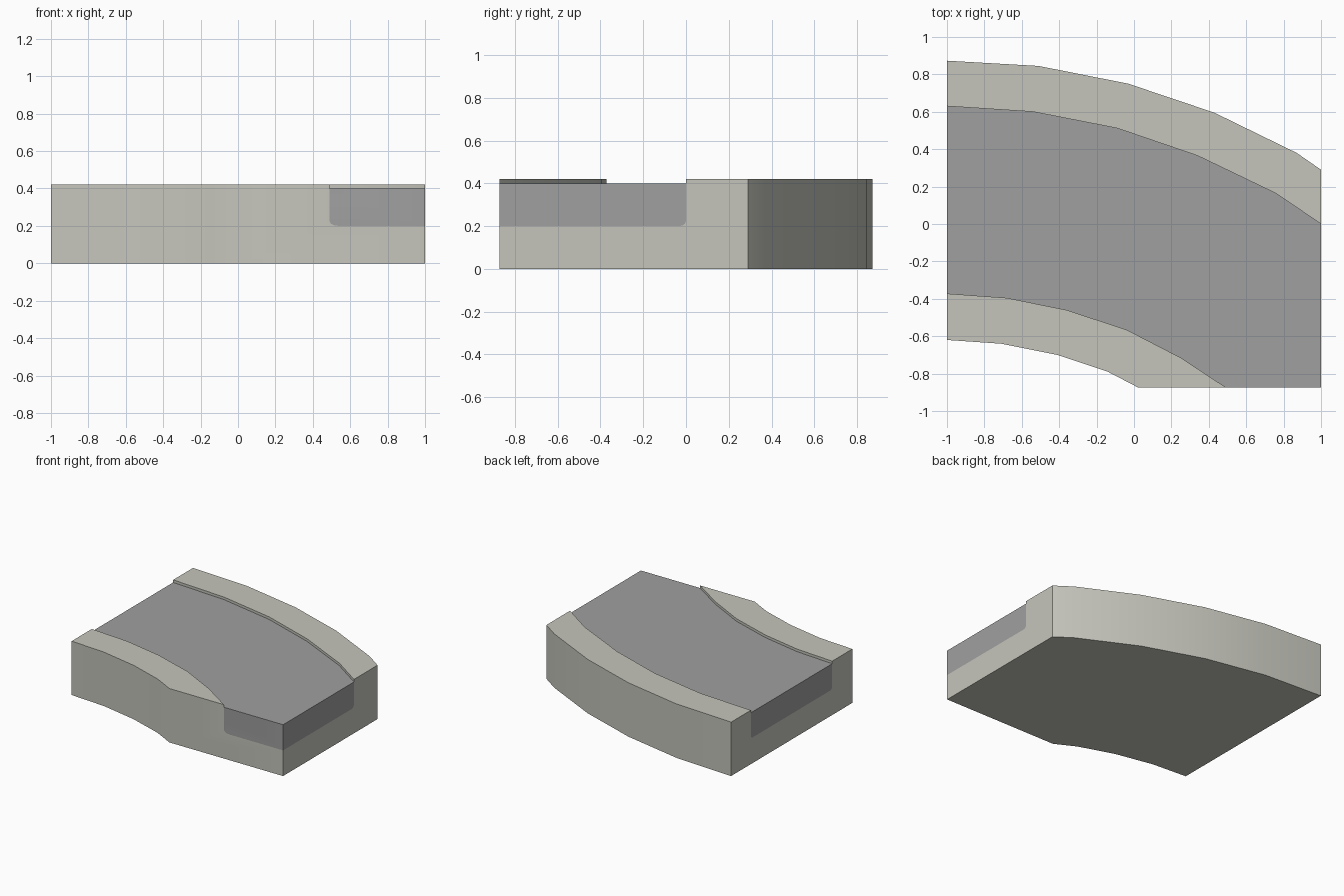
import bpy
import bmesh
import math

cube = bpy.data.objects.get("Cube")
if cube:
    bpy.data.objects.remove(cube, do_unlink=True)

# Plan outlines, each running from the left end round the bend
OUTER_WALL = [(-1, .873), (-.51, .845), (-.03, .75), (.43, .595), (.87, .38), (1, .29)]
INNER_WALL = [(-1, -.62), (-.71, -.64), (-.41, -.70), (-.14, -.79), (.02, -.873)]
# Road edges overrun the block so that the ends are trimmed cleanly
OUTER_ROAD = [(-1.1, .632), (-1, .63), (-.54, .60), (-.09, .512), (.34, .365),
              (.76, .163), (1, 0), (1.1, -.07)]
INNER_ROAD = [(-1.1, -.37), (-1, -.372), (-.68, -.395), (-.36, -.46), (-.04, -.565),
              (.25, -.715), (.49, -.873), (.645, -.975)]
FOOTPRINT = OUTER_WALL + [(1, -.873)] + INNER_WALL[::-1]
CHANNEL = OUTER_ROAD + [(1.1, -.975)] + INNER_ROAD[::-1]

ROAD_BOTTOM, ROAD_TOP, KERB_TOP = .20, .40, .42


def material(name, colour):
    mat = bpy.data.materials.new(name)
    mat.use_nodes = True
    mat.diffuse_color = (*colour, 1)
    bsdf = mat.node_tree.nodes["Principled BSDF"]
    bsdf.inputs["Base Color"].default_value = (*colour, 1)
    bsdf.inputs["Roughness"].default_value = .9
    return mat


def prism(name, outline, z0, z1, mat, round_bottom=0):
    """Extrude a plan outline, optionally rounding its lower rim."""
    bm = bmesh.new()
    base = bm.faces.new([bm.verts.new((x, y, z0)) for x, y in outline])
    rim = list(base.edges)
    top = bmesh.ops.extrude_face_region(bm, geom=[base], use_keep_orig=True)
    verts = [g for g in top["geom"] if isinstance(g, bmesh.types.BMVert)]
    bmesh.ops.translate(bm, verts=verts, vec=(0, 0, z1 - z0))
    bmesh.ops.recalc_face_normals(bm, faces=bm.faces)
    if round_bottom:
        # only the long road edges, not the overrunning ends
        curved = [e for e in rim if abs(e.verts[0].co.y - e.verts[1].co.y) < .3
                  and max(v.co.y for v in e.verts) > -.97]
        bmesh.ops.bevel(bm, geom=curved, offset=round_bottom, segments=3,
                        profile=.5, affect='EDGES')
    mesh = bpy.data.meshes.new(name)
    bm.to_mesh(mesh)
    bm.free()
    mesh.materials.append(mat)
    obj = bpy.data.objects.new(name, mesh)
    bpy.context.collection.objects.link(obj)
    return obj


def apply_boolean(obj, cutter, operation):
    mod = obj.modifiers.new("cut", 'BOOLEAN')
    mod.operation, mod.solver, mod.object = operation, 'EXACT', cutter
    bpy.ops.object.select_all(action='DESELECT')
    obj.select_set(True)
    bpy.context.view_layer.objects.active = obj
    bpy.ops.object.modifier_apply(modifier=mod.name)
    bpy.ops.object.shade_smooth_by_angle(angle=math.radians(35))


concrete = material("pale concrete", (.56, .56, .505))
asphalt = material("grey asphalt", (.35, .35, .35))

# Channel shape shared by the kerb block and the road slab
cutter = prism("channel_cutter", CHANNEL, ROAD_BOTTOM, .6, asphalt, .025)
cutter.hide_render = True

# Kerb block with the road channel cut out
kerb_block = prism("kerb_block", FOOTPRINT, 0, KERB_TOP, concrete)
apply_boolean(kerb_block, cutter, 'DIFFERENCE')

# Road slab lying in the channel, just below the kerb tops
road_slab = prism("road_slab", FOOTPRINT, .1, ROAD_TOP, asphalt)
apply_boolean(road_slab, cutter, 'INTERSECT')

for slot_owner, mat in ((kerb_block, concrete), (road_slab, asphalt)):
    slot_owner.data.materials.clear()
    slot_owner.data.materials.append(mat)
    for face in slot_owner.data.polygons:
        face.material_index = 0

bpy.data.objects.remove(cutter, do_unlink=True)
